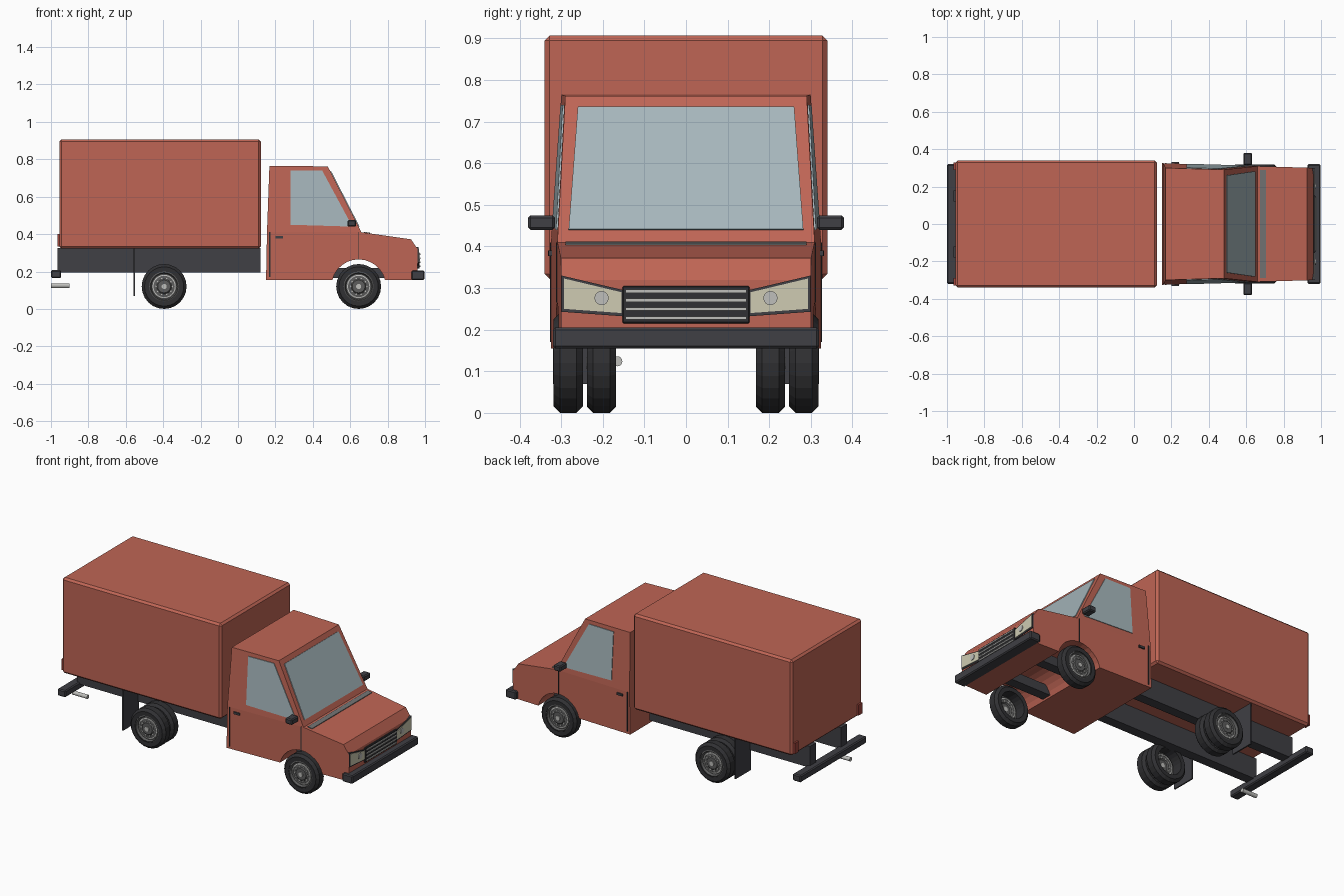
import bpy, bmesh, math
from mathutils import Vector, Matrix

if "Cube" in bpy.data.objects:
    bpy.data.objects.remove(bpy.data.objects["Cube"])


def material(name, r, g, b):
    m = bpy.data.materials.new(name)
    m.use_nodes = True
    m.diffuse_color = (r, g, b, 1)
    node = next(n for n in m.node_tree.nodes if n.type == "BSDF_PRINCIPLED")
    node.inputs["Base Color"].default_value = (r, g, b, 1)
    return m


RED = material("brick red", 0.52, 0.13, 0.09)
GLASS = material("pale blue glass", 0.38, 0.47, 0.5)
DARK = material("charcoal", 0.05, 0.05, 0.058)
TYRE = material("tyre black", 0.03, 0.03, 0.033)
RIM = material("rim grey", 0.11, 0.11, 0.11)
CHROME = material("light metal", 0.52, 0.52, 0.5)
CREAM = material("headlight cream", 0.62, 0.6, 0.45)
COWL = material("cowl grey", 0.17, 0.175, 0.175)
LAMP = material("tail lamp red", 0.35, 0.06, 0.045)


def finish(name, bm, mat, bevel=0):
    bmesh.ops.recalc_face_normals(bm, faces=bm.faces)
    me = bpy.data.meshes.new(name)
    bm.to_mesh(me)
    bm.free()
    me.materials.append(mat)
    ob = bpy.data.objects.new(name, me)
    bpy.context.collection.objects.link(ob)
    if bevel:
        mod = ob.modifiers.new("bevel", "BEVEL")
        mod.width, mod.segments = bevel, 1
    return ob


def box(name, xs, ys, zs, mat, bevel=0):
    bm = bmesh.new()
    size = [abs(a[1] - a[0]) for a in (xs, ys, zs)]
    mid = [sum(a) / 2 for a in (xs, ys, zs)]
    bmesh.ops.create_cube(bm, size=1, matrix=Matrix.Translation(mid) @ Matrix.Diagonal((*size, 1)))
    return finish(name, bm, mat, bevel)


def plate(name, points, push, mat):
    """Flat polygon thickened along a vector."""
    bm = bmesh.new()
    a = [bm.verts.new(p) for p in points]
    b = [bm.verts.new(Vector(p) + Vector(push)) for p in points]
    bm.faces.new(a)
    bm.faces.new(b)
    for i in range(len(a)):
        j = (i + 1) % len(a)
        bm.faces.new((a[i], a[j], b[j], b[i]))
    return finish(name, bm, mat)


def rod(name, start, end, r, mat, sides=16):
    bm = bmesh.new()
    a, b = Vector(start), Vector(end)
    turn = (b - a).to_track_quat("Z", "Y").to_matrix().to_4x4()
    bmesh.ops.create_cone(bm, cap_ends=True, segments=sides, radius1=r, radius2=r,
                          depth=(b - a).length, matrix=Matrix.Translation((a + b) / 2) @ turn)
    return finish(name, bm, mat)


def lathe(name, centre, profile, mat, side, closed, sides=24):
    """Spin (radius, outward offset) points around an axle along y."""
    bm = bmesh.new()
    rings = []
    for i in range(sides):
        a = math.tau * i / sides
        rings.append([bm.verts.new((centre[0] + r * math.cos(a), centre[1] + side * o,
                                    centre[2] + r * math.sin(a))) for r, o in profile])
    n = len(profile)
    for i in range(sides):
        p, q = rings[i], rings[(i + 1) % sides]
        for k in range(n if closed else n - 1):
            m = (k + 1) % n
            bm.faces.new((p[k], p[m], q[m], q[k]))
    if not closed:
        bm.faces.new([r[-1] for r in rings])
    return finish(name, bm, mat)


# Cab shell: side outline with wheel arch, tapering forward and toward the roof
AXLE_X, AXLE_Z, BELT = 0.645, 0.12, 0.41


def half_width(x, z):
    return 0.325 - 0.031 * (x - 0.15) - 0.07 * max(0, z - BELT)


arch = []
for i in range(13):
    a = math.radians(166 - i * 152 / 12)
    arch.append((AXLE_X + 0.145 * math.cos(a), AXLE_Z + 0.145 * math.sin(a)))
outline = [(0.15, 0.155)] + arch + [(0.96, 0.155), (0.96, 0.32), (0.925, 0.372),
                                    (0.66, BELT), (0.48, 0.762), (0.168, 0.765), (0.155, BELT)]
bm = bmesh.new()
left, right = [[bm.verts.new((x, s * half_width(x, z), z)) for x, z in outline] for s in (1, -1)]
for v in (left, right):
    bm.faces.new(v[:-3] + v[-1:])
    bm.faces.new(v[-4:])
for i in range(len(outline)):
    j = (i + 1) % len(outline)
    bm.faces.new((left[i], left[j], right[j], right[i]))
finish("cab", bm, RED)

# Windscreen and cowl
plate("windscreen", [(0.494, -0.26, 0.735), (0.494, 0.26, 0.735),
                     (0.645, 0.282, 0.44), (0.645, -0.282, 0.44)], (0.004, 0, 0.002), GLASS)
plate("cowl", [(0.675, -0.29, 0.408), (0.675, 0.29, 0.408),
               (0.705, 0.29, 0.404), (0.705, -0.29, 0.404)], (0, 0, 0.004), COWL)


def side_plate(name, pts, s, mat, thick=0.004):
    plate(name, [(x, s * half_width(x, z), z) for x, z in pts], (0, s * thick, 0), mat)


def strip(x0, x1, z0, z1):
    return [(x0, z0), (x1, z0), (x1, z1), (x0, z1)]


def wheel(name, x, y, s):
    c = (x, y, AXLE_Z)
    lathe(name + "_tyre", c, [(0.08, -0.034), (0.105, -0.035), (0.12, -0.02), (0.12, 0.02),
                              (0.105, 0.035), (0.08, 0.034)], TYRE, s, True)
    lathe(name + "_rim", c, [(0.081, 0.03), (0.074, 0.034), (0.068, 0.02), (0.04, 0.024),
                             (0.034, 0.03)], RIM, s, False)
    lathe(name + "_trim", c, [(0.062, 0.02), (0.062, 0.024), (0.057, 0.025), (0.057, 0.02)],
          CHROME, s, True)
    rod(name + "_hub", (x, y + s * 0.025, AXLE_Z), (x, y + s * 0.036, AXLE_Z), 0.014, CHROME, 12)
    for i in range(10):
        a = math.tau * i / 10
        px, pz = x + 0.043 * math.cos(a), AXLE_Z + 0.043 * math.sin(a)
        rod(name + "_bolt", (px, y + s * 0.02, pz), (px, y + s * 0.028, pz), 0.005, CHROME, 6)


# Paired parts
for s, side in ((1, "left"), (-1, "right")):
    side_plate(side + "_door_window", [(0.28, 0.74), (0.45, 0.74), (0.612, 0.44), (0.28, 0.45)], s, GLASS)
    side_plate(side + "_door_rear_seam", strip(0.167, 0.173, 0.17, BELT), s, TYRE, 0.003)
    side_plate(side + "_door_front_seam", strip(0.643, 0.648, 0.265, BELT), s, TYRE, 0.003)
    side_plate(side + "_door_handle", strip(0.2, 0.24, 0.377, 0.39), s, DARK, 0.008)
    box(side + "_mirror", (0.585, 0.632), (s * 0.315, s * 0.38), (0.44, 0.475), DARK, 0.006)

    wheel(side + "_front_wheel", AXLE_X, s * 0.283, s)
    wheel(side + "_rear_outer_wheel", -0.395, s * 0.283, s)
    wheel(side + "_rear_inner_wheel", -0.395, s * 0.203, s)

    box(side + "_chassis_rail", (-0.965, 0.12), (s * 0.12, s * 0.18), (0.195, 0.325), DARK)
    box(side + "_front_subframe", (0.48, 0.8), (s * 0.1, s * 0.16), (0.165, 0.22), DARK)
    box(side + "_mud_flap", (-0.56, -0.552), (s * 0.17, s * 0.32), (0.07, 0.325), DARK)
    box(side + "_tail_lamp", (-0.966, -0.95), (s * 0.29, s * 0.328), (0.335, 0.4), LAMP)

    # Headlight: dark housing, cream glass, round lens
    outer = [(0.15, 0.295), (0.299, 0.33), (0.299, 0.243), (0.15, 0.232)]
    inner = [(0.155, 0.29), (0.293, 0.323), (0.293, 0.25), (0.155, 0.24)]
    plate(side + "_headlight_housing", [(0.95, s * y, z) for y, z in outer], (0.015, 0, 0), DARK)
    plate(side + "_headlight", [(0.963, s * y, z) for y, z in inner], (0.005, 0, 0), CREAM)
    rod(side + "_headlight_lens", (0.965, s * 0.203, 0.276), (0.972, s * 0.203, 0.276), 0.017, CHROME)

# Grille
box("grille", (0.95, 0.97), (-0.153, 0.153), (0.215, 0.305), TYRE, 0.003)
for i in range(4):
    z = 0.228 + i * 0.0215
    box("grille_bar", (0.965, 0.975), (-0.145, 0.145), (z - 0.004, z + 0.004), CHROME)

# Bumpers and exhaust
box("front_bumper", (0.928, 0.998), (-0.32, 0.32), (0.155, 0.205), DARK, 0.006)
box("rear_bumper", (-1.0, -0.945), (-0.32, 0.32), (0.165, 0.207), DARK, 0.006)
rod("exhaust", (-1.0, -0.165, 0.124), (-0.9, -0.165, 0.124), 0.012, CHROME)

# Cargo box
box("cargo_box", (-0.955, 0.122), (-0.34, 0.34), (0.322, 0.907), RED, 0.012)
